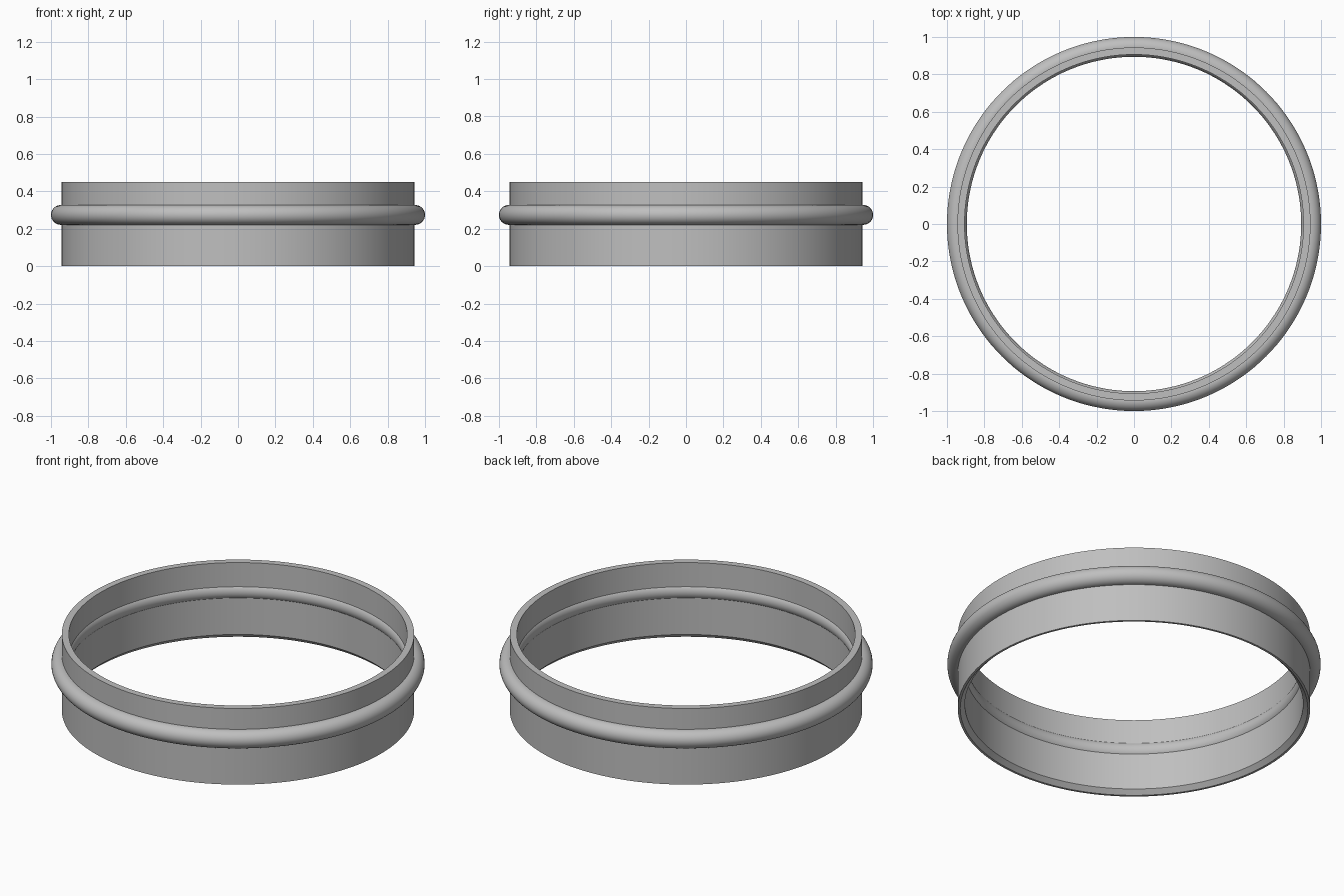
import bpy, bmesh, math

cube = bpy.data.objects.get("Cube")
if cube:
    bpy.data.objects.remove(cube)

SEGMENTS = 144
HEIGHT, OUTER, INNER, CHAMFER = 0.45, 0.944, 0.906, 0.025
BEAD_Z, BEAD_R = 0.274, 0.053

grey = bpy.data.materials.new("satin grey")
grey.use_nodes = True
colour = (0.52, 0.52, 0.52, 1)
grey.diffuse_color = colour
grey.node_tree.nodes["Principled BSDF"].inputs["Base Color"].default_value = colour


def lathe(name, profile):
    """Turn a closed (radius, height) profile around the z axis."""
    bm = bmesh.new()
    rings = []
    for i in range(SEGMENTS):
        a = 2 * math.pi * i / SEGMENTS
        rings.append([bm.verts.new((r * math.cos(a), r * math.sin(a), z)) for r, z in profile])
    n = len(profile)
    for i, ring in enumerate(rings):
        nxt = rings[(i + 1) % SEGMENTS]
        for j in range(n):
            k = (j + 1) % n
            bm.faces.new((ring[j], nxt[j], nxt[k], ring[k]))
    bmesh.ops.recalc_face_normals(bm, faces=bm.faces)
    mesh = bpy.data.meshes.new(name)
    bm.to_mesh(mesh)
    bm.free()
    mesh.materials.append(grey)
    obj = bpy.data.objects.new(name, mesh)
    bpy.context.collection.objects.link(obj)
    bpy.ops.object.select_all(action="DESELECT")
    obj.select_set(True)
    bpy.context.view_layer.objects.active = obj
    bpy.ops.object.shade_smooth_by_angle(angle=math.radians(30))
    return obj


# Thin wall with a bevelled inner bottom edge
lathe("sleeve_wall", [(OUTER, 0), (OUTER, HEIGHT), (INNER, HEIGHT),
                      (INNER, CHAMFER), (INNER + CHAMFER, 0)])

# Round bead that bulges outside and pokes slightly through the inside
steps = [2 * math.pi * i / 32 for i in range(32)]
lathe("round_bead", [(1 - BEAD_R + BEAD_R * math.cos(t), BEAD_Z + BEAD_R * math.sin(t))
                     for t in steps])
